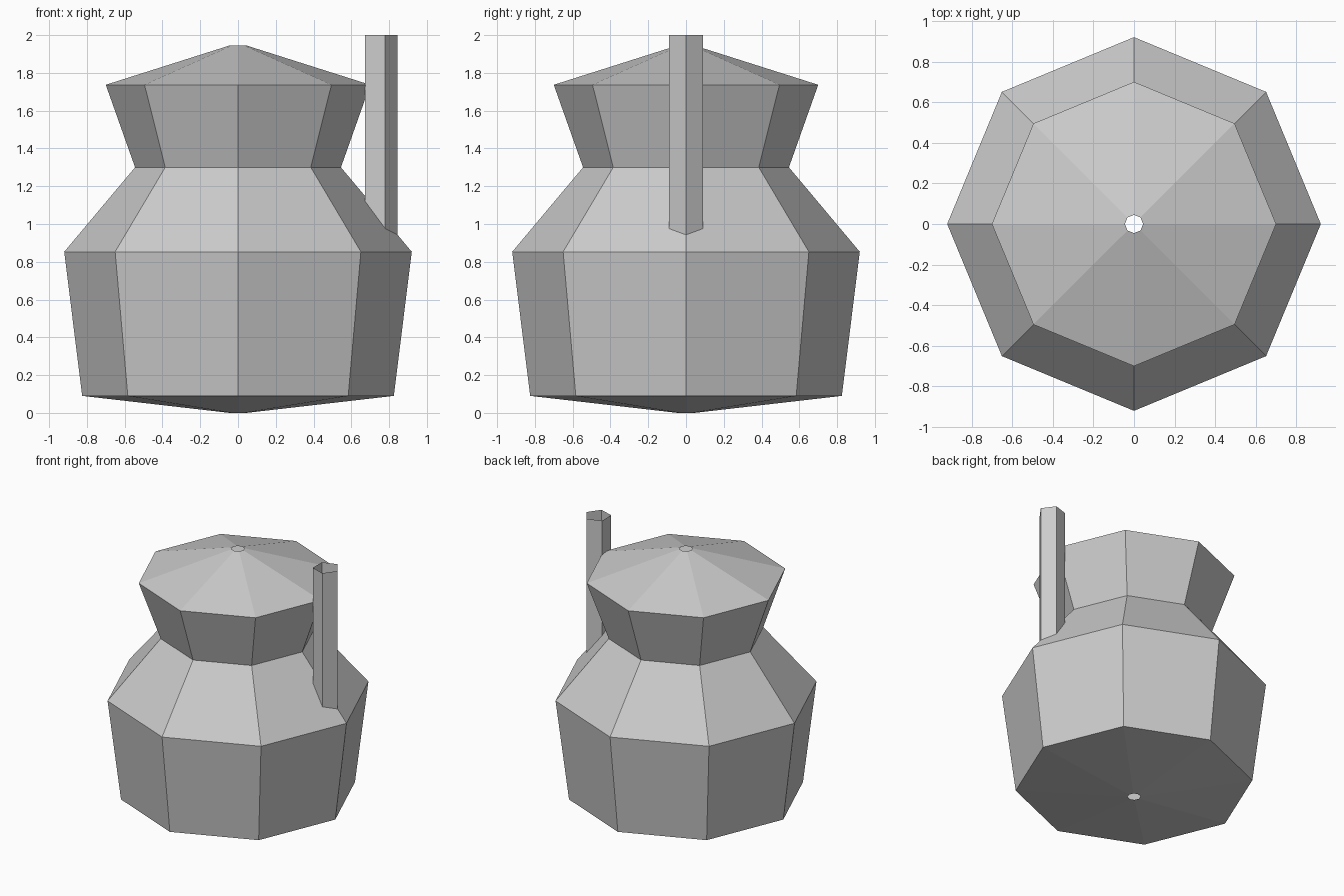
import bpy
import bmesh
from math import cos, sin, tau

cube = bpy.data.objects.get("Cube")
if cube:
    bpy.data.objects.remove(cube, do_unlink=True)

# Single plain grey
grey = bpy.data.materials.new("plain_grey")
grey.use_nodes = True
colour = (0.6, 0.6, 0.6, 1)
grey.diffuse_color = colour
grey.node_tree.nodes["Principled BSDF"].inputs["Base Color"].default_value = colour


def lathe(name, profile, sides, centre_x=0.0):
    """Flat-sided open shell through (radius, height) rings, listed bottom to top."""
    bm = bmesh.new()
    rings = [[bm.verts.new((centre_x + r * cos(tau * i / sides), r * sin(tau * i / sides), z))
              for i in range(sides)] for r, z in profile]
    for low, high in zip(rings, rings[1:]):
        for i in range(sides):
            j = (i + 1) % sides
            bm.faces.new((low[i], low[j], high[j], high[i]))
    mesh = bpy.data.meshes.new(name)
    bm.to_mesh(mesh)
    bm.free()
    mesh.materials.append(grey)
    obj = bpy.data.objects.new(name, mesh)
    bpy.context.collection.objects.link(obj)
    return obj


# Eight-sided pot: small base hole, belly, shoulder, neck, rim, lid with small hole
lathe("pot_body", [(0.045, 0), (0.825, 0.09), (0.92, 0.853), (0.545, 1.3),
                   (0.70, 1.737), (0.045, 1.945)], 8)

# Five-sided open pipe standing on the shoulder
lathe("side_pipe", [(0.095, 0.9), (0.095, 2)], 5, centre_x=0.75)
